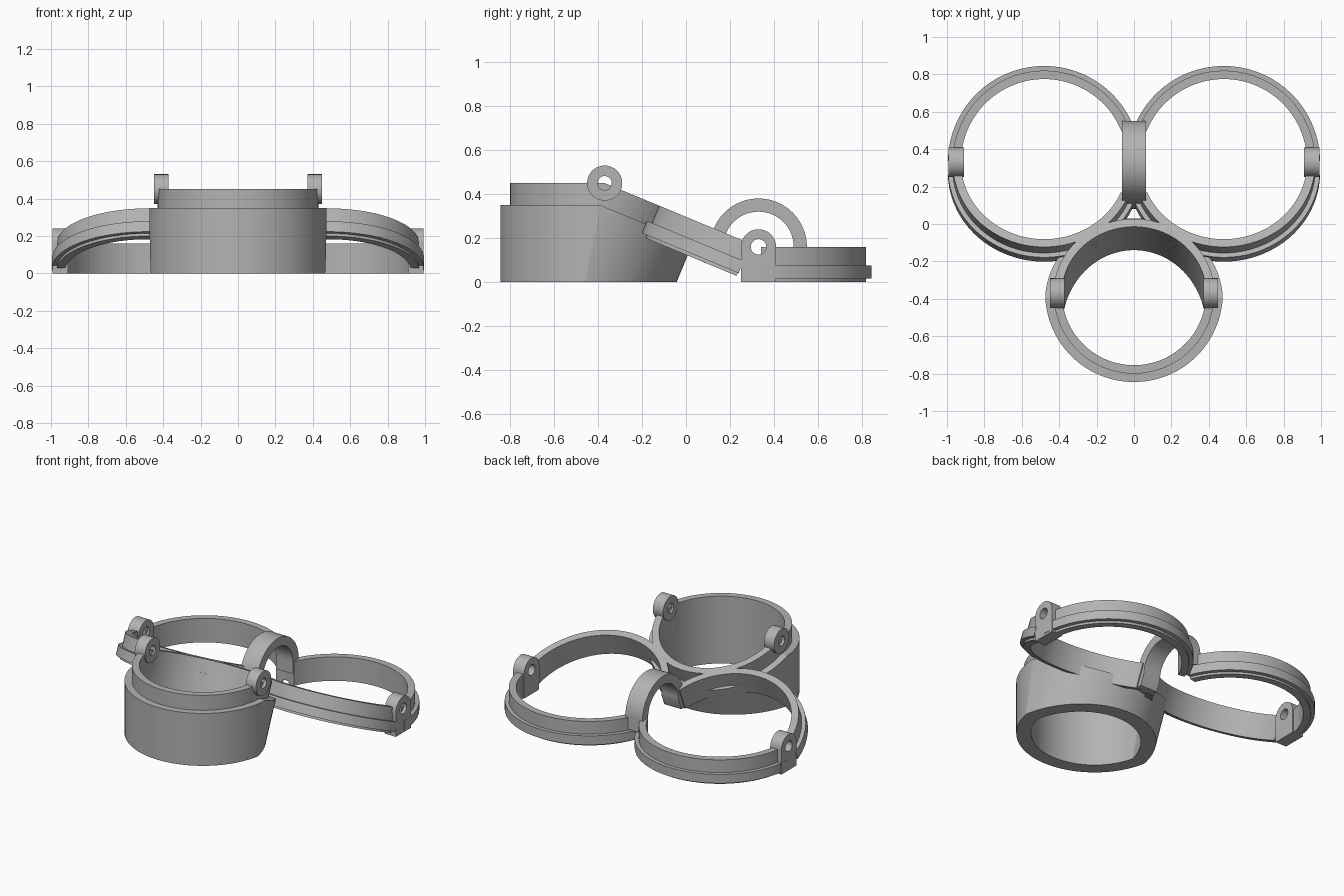
import bpy, bmesh
from math import sin, cos, pi, radians
from mathutils import Matrix, Vector

cube = bpy.data.objects.get("Cube")
if cube:
    bpy.data.objects.remove(cube)

grey = bpy.data.materials.new("plain grey")
grey.use_nodes = True
colour = (0.45, 0.45, 0.45, 1)
grey.diffuse_color = colour
grey.node_tree.nodes["Principled BSDF"].inputs["Base Color"].default_value = colour

TILT = radians(22.5)
SEGMENTS = 96


def finish(name, bm):
    bmesh.ops.recalc_face_normals(bm, faces=bm.faces)
    mesh = bpy.data.meshes.new(name)
    bm.to_mesh(mesh)
    bm.free()
    mesh.materials.append(grey)
    obj = bpy.data.objects.new(name, mesh)
    bpy.context.collection.objects.link(obj)
    bpy.ops.object.select_all(action='DESELECT')
    obj.select_set(True)
    bpy.context.view_layer.objects.active = obj
    bpy.ops.object.shade_smooth_by_angle(angle=radians(30))
    return obj


def cut(bm, point, normal):
    """Remove what lies on the normal's side and cap the opening."""
    geom = bm.verts[:] + bm.edges[:] + bm.faces[:]
    bmesh.ops.bisect_plane(bm, geom=geom, dist=1e-5, plane_co=point,
                           plane_no=normal, clear_outer=True)
    bmesh.ops.holes_fill(bm, edges=[e for e in bm.edges if e.is_boundary])


def turned_part(name, profile, centre, tilt, normal, offset=(0, 0, 0), ground=False):
    """Turn a closed profile about z, cut it, then tilt it about its hinge."""
    bm = bmesh.new()
    rings = []
    for i in range(SEGMENTS):
        a = 2 * pi * (i + 0.5) / SEGMENTS
        rings.append([bm.verts.new((r * cos(a), r * sin(a), z)) for r, z in profile])
    for i, ring in enumerate(rings):
        after = rings[(i + 1) % SEGMENTS]
        for j in range(len(profile)):
            k = (j + 1) % len(profile)
            bm.faces.new((ring[j], after[j], after[k], ring[k]))
    cut(bm, Vector(offset), Vector(normal))
    bm.transform(Matrix.Translation(centre) @ Matrix.Rotation(-tilt, 4, 'X'))
    if ground:
        cut(bm, Vector((0, 0, 0)), Vector((0, 0, -1)))
    finish(name, bm)


def strip_part(name, pairs, closed, centre, half_width):
    """Widen a band, given as outer and inner (y, z) points, along x."""
    bm = bmesh.new()
    rows = []
    for outer, inner in pairs:
        rows.append([bm.verts.new((x, p[0], p[1])) for x, p in (
            (-half_width, outer), (half_width, outer),
            (half_width, inner), (-half_width, inner))])
    count = len(rows)
    for i in range(count if closed else count - 1):
        a, b = rows[i], rows[(i + 1) % count]
        for j in range(4):
            k = (j + 1) % 4
            bm.faces.new((a[j], b[j], b[k], a[k]))
    if not closed:
        bm.faces.new(rows[0])
        bm.faces.new(rows[-1])
    bm.transform(Matrix.Translation(centre))
    finish(name, bm)


def lug(name, centre, half_width, radius, hole, depth=None):
    """Hinge eye, with a square foot when a depth is given."""
    pairs = []
    for i in range(64):
        a = 2 * pi * i / 64
        y, z = cos(a), sin(a)
        low = -depth if depth and i > 32 else radius * z
        pairs.append(((radius * y, low), (hole * y, hole * z)))
    strip_part(name, pairs, True, centre, half_width)


# Cup: upright front and tilted back, meeting on a mitre through the hinge
cup_profile = [(0.385, 0), (0.43, 0), (0.43, -0.1), (0.475, -0.1),
               (0.475, -0.6), (0.385, -0.6)]
cup_hinge = (0, -0.37, 0.45)
mc, ms = cos(TILT / 2), sin(TILT / 2)
turned_part("cup_front", cup_profile, cup_hinge, 0, (0, mc, -ms), ground=True)
turned_part("cup_back", cup_profile, cup_hinge, TILT, (0, -mc, -ms), ground=True)

# Side rings: flat back half, raised front half, each with an outer lip
ring_profile = [(0.445, 0), (0.49, 0), (0.49, -0.085), (0.515, -0.085),
                (0.515, -0.145), (0.49, -0.145), (0.49, -0.16), (0.445, -0.16)]
for side, word in ((1, "left"), (-1, "right")):
    hinge = (0.48 * side, 0.33, 0.16)
    # The slanted cuts leave room under the bridge between the rings
    turned_part(word + "_ring_back", ring_profile, hinge, 0,
                (-0.16 * side, -0.94, 0), (0.5 * side, 0.01, 0))
    turned_part(word + "_ring_front", ring_profile, hinge, TILT,
                (-0.14 * side, 0.94, 0), (0.5 * side, -0.04, 0))
    lug(word + "_ring_lug", (0.95 * side, 0.33, 0.16), 0.041, 0.08, 0.035, 0.16)
    lug(word + "_cup_lug", (0.41 * side, -0.37, 0.45), 0.038, 0.08, 0.032)

# Arched bridge over the middle, with short legs down into the rings
OUT, IN, LEG = 0.22, 0.16, 0.08
arc = [((OUT * cos(pi * i / 48), OUT * sin(pi * i / 48)),
        (IN * cos(pi * i / 48), IN * sin(pi * i / 48))) for i in range(49)]
back_leg = ((OUT, -LEG), (IN, -LEG))
dy, dz = -LEG * sin(TILT), -LEG * cos(TILT)
front_leg = ((-OUT + dy, dz), (-IN + dy, dz))
strip_part("bridge_arch", [back_leg] + arc + [front_leg], False, (0, 0.33, 0.16), 0.063)
